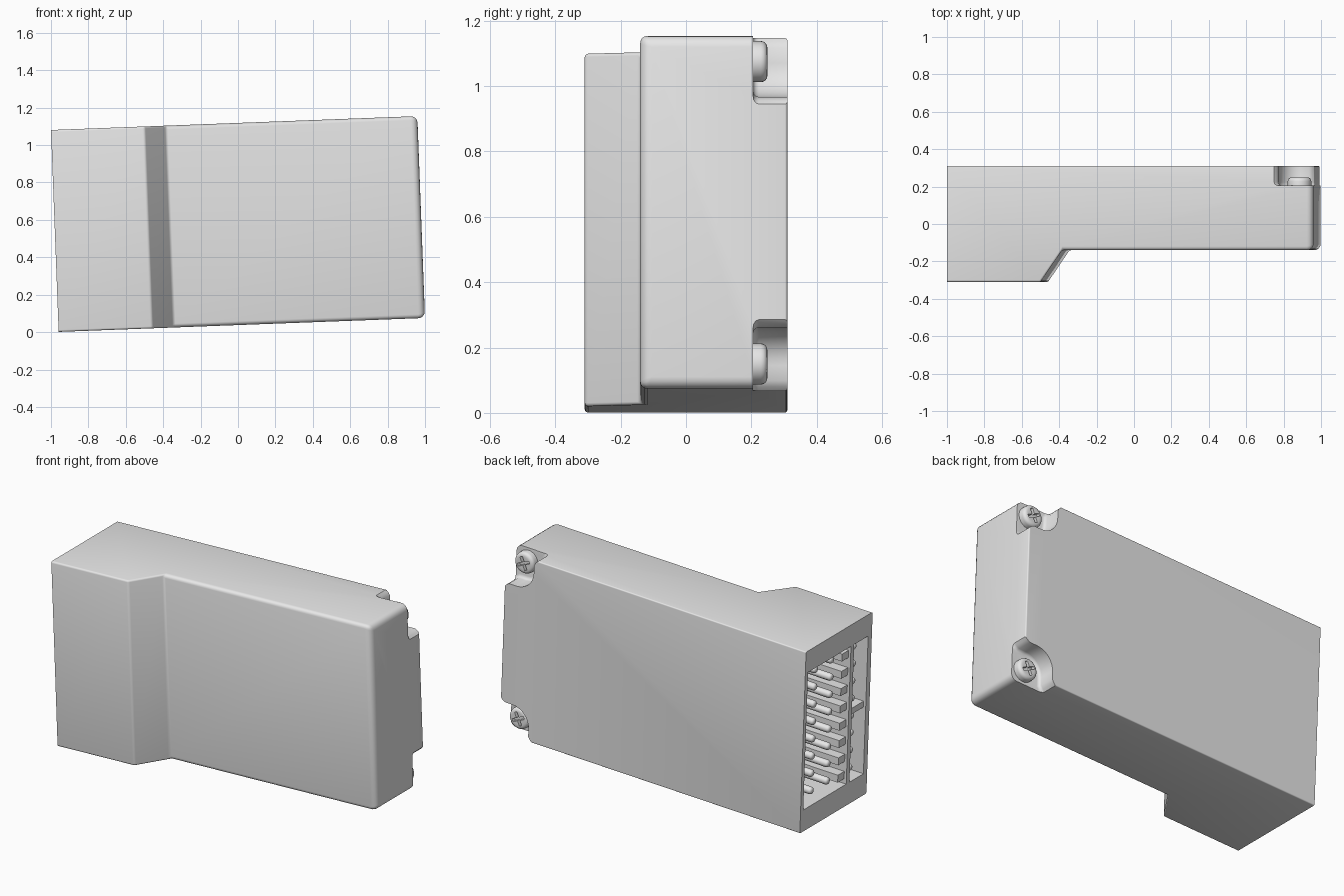
import bpy, bmesh, math
from mathutils import Matrix

cube = bpy.data.objects.get("Cube")
if cube:
    bpy.data.objects.remove(cube, do_unlink=True)

# Whole unit leans slightly about the y axis
FRAME = Matrix.Translation((0, 0, 0.578)) @ Matrix.Rotation(math.radians(-2.17), 4, 'Y')
L, H, BACK, FRONT, STEP = 0.98, 0.54, 0.31, -0.31, -0.14

grey = bpy.data.materials.new("light_grey")
grey.use_nodes = True
grey.diffuse_color = (0.8, 0.8, 0.8, 1)
grey.node_tree.nodes["Principled BSDF"].inputs["Base Color"].default_value = (0.8, 0.8, 0.8, 1)


def finish(bm, name):
    bmesh.ops.recalc_face_normals(bm, faces=bm.faces)
    mesh = bpy.data.meshes.new(name)
    bm.to_mesh(mesh)
    bm.free()
    mesh.materials.append(grey)
    obj = bpy.data.objects.new(name, mesh)
    bpy.context.collection.objects.link(obj)
    obj.matrix_world = FRAME
    return obj


def select(obj):
    bpy.ops.object.select_all(action='DESELECT')
    obj.select_set(True)
    bpy.context.view_layer.objects.active = obj


def smooth(obj):
    select(obj)
    bpy.ops.object.shade_smooth_by_angle(angle=math.radians(35))


def cut(obj, cutter):
    cutter.hide_render = True
    mod = obj.modifiers.new("cut", 'BOOLEAN')
    mod.operation, mod.solver, mod.object = 'DIFFERENCE', 'EXACT', cutter
    select(obj)
    bpy.ops.object.modifier_apply(modifier=mod.name)
    bpy.data.objects.remove(cutter, do_unlink=True)


def box(name, x, y, z):
    bm = bmesh.new()
    bmesh.ops.create_cube(bm, size=1)
    for v in bm.verts:
        for i, (a, b) in enumerate((x, y, z)):
            v.co[i] = a if v.co[i] < 0 else b
    return finish(bm, name)


def prism(points, vector):
    """Extrude a closed outline along a vector."""
    bm = bmesh.new()
    face = bm.faces.new([bm.verts.new(p) for p in points])
    geom = bmesh.ops.extrude_face_region(bm, geom=[face])["geom"]
    bmesh.ops.translate(bm, vec=vector, verts=[g for g in geom if isinstance(g, bmesh.types.BMVert)])
    return bm


def stud(name, radius, length, matrix, rounding, sides):
    """Cylinder along local z with a rounded far end."""
    bm = bmesh.new()
    bmesh.ops.create_cone(bm, cap_ends=True, segments=sides, radius1=radius, radius2=radius, depth=length)
    rim = [e for e in bm.edges if all(v.co.z > 0 for v in e.verts)]
    bmesh.ops.bevel(bm, geom=rim, offset=rounding, segments=4, profile=0.5, affect='EDGES')
    bmesh.ops.transform(bm, matrix=matrix, verts=bm.verts)
    obj = finish(bm, name)
    smooth(obj)
    return obj


# Stepped case with softened front and end edges
outline = [(-L, BACK), (-L, FRONT), (-0.48, FRONT), (-0.365, STEP), (L, STEP), (L, BACK)]
bm = prism([(x, y, -H) for x, y in outline], (0, 0, 2 * H))
weight = bm.edges.layers.float.new("bevel_weight_edge")
for e in bm.edges:
    a, b = (v.co for v in e.verts)
    mid = (a + b) / 2
    if mid.x < -L + 0.01:
        continue
    if mid.x > L - 0.01:
        e[weight] = 0.2 if mid.y > BACK - 0.01 else 1
    elif mid.y > BACK - 0.01:
        e[weight] = 0.2
    elif mid.x > 0:
        e[weight] = 0.6
    else:
        e[weight] = 0.3
case = finish(bm, "case")
bevel = case.modifiers.new("soft_edges", 'BEVEL')
bevel.limit_method, bevel.width, bevel.segments = 'WEIGHT', 0.035, 4
select(case)
bpy.ops.object.modifier_apply(modifier=bevel.name)

# Corner pockets for the screws
SEAT, INSET = 0.205, 0.077
arc = [(INSET + 0.11 * math.sin(t), INSET + 0.11 * math.cos(t))
       for t in (math.pi / 2 * i / 8 for i in range(9))]
pocket = [(-0.1, -0.1), (-0.1, 0.21), (0, 0.21), (0.012, 0.198), (0.03, 0.187)] + arc
pocket += [(0.187, 0.03), (0.198, 0.012), (0.21, 0), (0.21, -0.1)]
for s in (1, -1):
    bm = prism([(L - a, SEAT, s * (H - b)) for a, b in pocket], (0, 0.2, 0))
    rim = [e for e in bm.edges if all(v.co.y < SEAT + 0.01 for v in e.verts)]
    bmesh.ops.bevel(bm, geom=rim, offset=0.018, segments=3, profile=0.5, affect='EDGES')
    cut(case, finish(bm, "pocket_cutter"))

# Connector openings in the end, leaving a thin divider between them
cut(case, box("socket_cutter", (-1.1, -0.68), (-0.115, 0.285), (-0.41, 0.41)))
cut(case, box("side_socket_cutter", (-1.1, -0.87), (-0.275, -0.145), (-0.41, 0.41)))
smooth(case)

# Cross-head screws
for s, side in ((1, "upper"), (-1, "lower")):
    place = Matrix.Translation((L - INSET, 0.222, s * (H - INSET))) @ Matrix.Rotation(-math.pi / 2, 4, 'X')
    screw = stud(side + "_screw", 0.063, 0.054, place, 0.02, 32)
    for turn in (0, 1):
        slot = bmesh.new()
        bmesh.ops.create_cube(slot, size=1)
        spin = Matrix.Rotation(math.radians(25 + 90 * turn), 4, 'Z')
        size = Matrix.Diagonal((0.08, 0.017, 0.04, 1))
        bmesh.ops.transform(slot, matrix=place @ Matrix.Translation((0, 0, 0.027)) @ spin @ size, verts=slot.verts)
        cut(screw, finish(slot, "slot_cutter"))
    smooth(screw)

# Contact pins and guide ribs inside the openings
face_out = Matrix.Rotation(-math.pi / 2, 4, 'Y')
for row in range(8):
    z = (row - 3.5) * 0.103
    for col, y in enumerate((0.0, 0.15)):
        stud(f"contact_pin_{col}_{row}", 0.021, 0.27, Matrix.Translation((-0.81, y, z)) @ face_out, 0.015, 12)
    stud(f"side_pin_{row}", 0.02, 0.08, Matrix.Translation((-0.905, -0.21, z)) @ face_out, 0.015, 12)
    box(f"guide_rib_{row}", (-0.965, -0.67), (-0.12, -0.055), (z - 0.022, z + 0.022))
box("side_shelf", (-0.965, -0.86), (-0.28, -0.14), (-0.018, 0.018))
